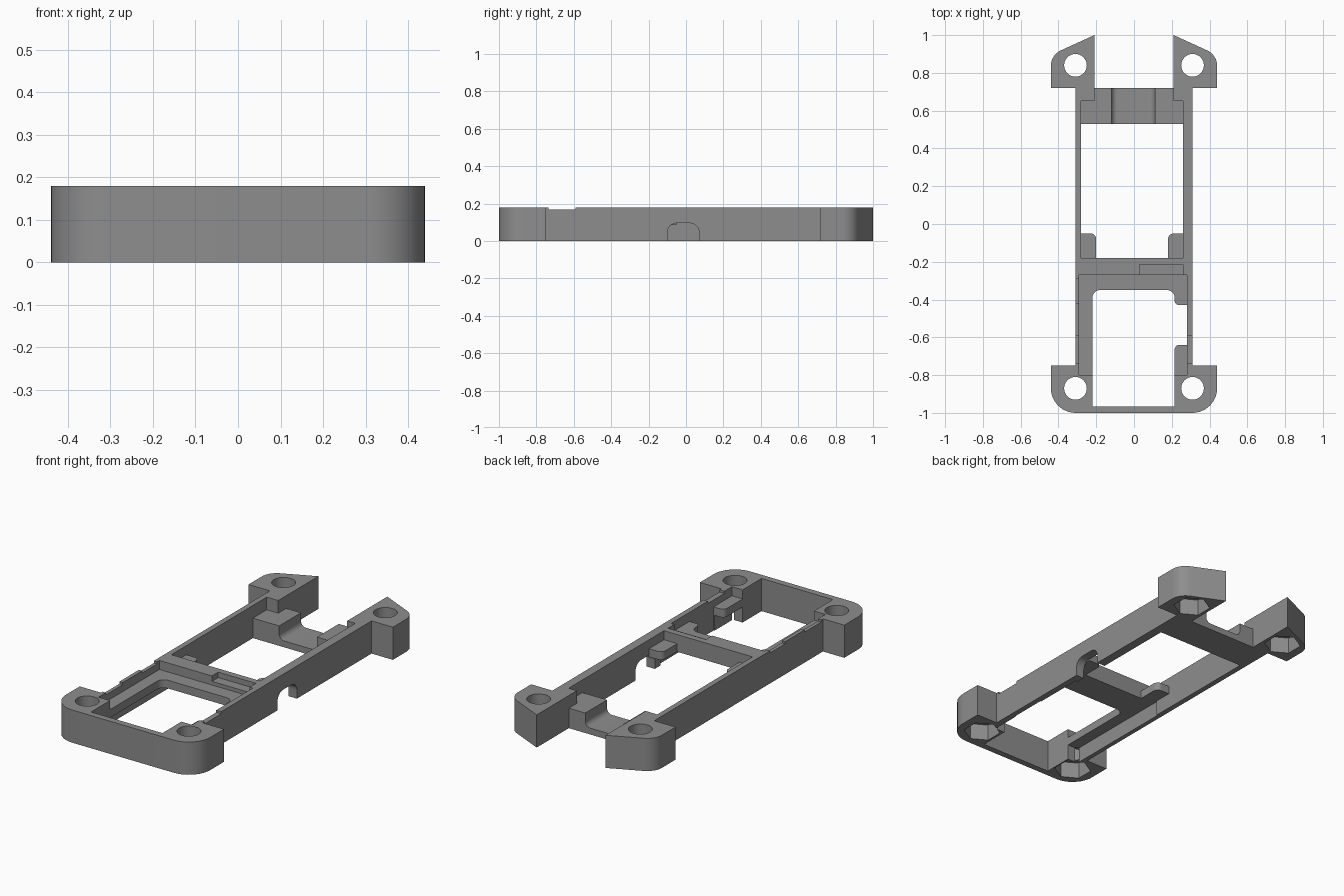
import bpy, bmesh, math
from mathutils import Vector

if "Cube" in bpy.data.objects:
    bpy.data.objects.remove(bpy.data.objects["Cube"])

H = 0.18
grey = bpy.data.materials.new("plain grey")
grey.diffuse_color = (0.27, 0.27, 0.27, 1)
grey.use_nodes = True
grey.node_tree.nodes["Principled BSDF"].inputs["Base Color"].default_value = grey.diffuse_color


def rounded(points, steps=8):
    """Outline from (x, y[, radius]) corners, with the given corners filleted."""
    out = []
    for i, p in enumerate(points):
        c = Vector(p[:2])
        if len(p) < 3:
            out.append(c)
            continue
        a = (Vector(points[i - 1][:2]) - c).normalized()
        b = (Vector(points[(i + 1) % len(points)][:2]) - c).normalized()
        half = a.angle(b) / 2
        mid = c + (a + b).normalized() * (p[2] / math.sin(half))
        t = p[2] / math.tan(half)
        s, e = c + a * t - mid, c + b * t - mid
        for k in range(steps + 1):
            f = k / steps
            out.append(mid + (s * (1 - f) + e * f).normalized() * p[2])
    return out


def prism(name, outline, lo, hi, axis="z"):
    """Extrude an outline along z, y (outline is x,z) or x (outline is y,z)."""
    place = {"z": lambda p, h: (p[0], p[1], h),
             "y": lambda p, h: (p[0], h, p[1]),
             "x": lambda p, h: (h, p[0], p[1])}[axis]
    bm = bmesh.new()
    face = bm.faces.new([bm.verts.new(place(p, lo)) for p in outline])
    ext = bmesh.ops.extrude_face_region(bm, geom=[face])["geom"]
    move = Vector(place((0, 0), hi - lo))
    bmesh.ops.translate(bm, vec=move, verts=[v for v in ext if isinstance(v, bmesh.types.BMVert)])
    bmesh.ops.recalc_face_normals(bm, faces=bm.faces)
    mesh = bpy.data.meshes.new(name)
    bm.to_mesh(mesh)
    bm.free()
    mesh.materials.append(grey)
    ob = bpy.data.objects.new(name, mesh)
    bpy.context.collection.objects.link(ob)
    return ob


def box(name, x0, x1, y0, y1, z0, z1):
    return prism(name, [(x0, y0), (x1, y0), (x1, y1), (x0, y1)], z0, z1)


def circle(x, y, r, n, turn=0):
    return [(x + r * math.cos(turn + 2 * math.pi * k / n),
             y + r * math.sin(turn + 2 * math.pi * k / n)) for k in range(n)]


# Frame outline with four mounting ears
half = [(0.44, -1, 0.13), (0.44, -0.75), (0.31, -0.75), (0.31, 0.72), (0.44, 0.72),
        (0.44, 0.895, 0.09), (0.21, 1.0), (0.21, 0.72)]
outline = half + [(-p[0],) + p[1:] for p in reversed(half)]
frame = prism("frame", rounded(outline), 0, H)

cutters = []
# Rear bay, above the stepped cross plate
cutters.append(box("rear_recess", -0.28, 0.26, 0.5, 0.65, 0.11, 0.3))
cutters.append(box("rear_recess_back", -0.21, 0.21, 0.6, 0.8, 0.11, 0.3))
cutters.append(prism("rear_channel", rounded([(-0.12, 0.3), (-0.12, 0.035, 0.03),
               (0.11, 0.035, 0.03), (0.11, 0.3)]), 0.45, 0.8, "y"))
# Main bay
cutters.append(box("main_bay", -0.28, 0.26, -0.18, 0.53, -0.1, 0.3))
# Front bay: pocket above the shelf, hollow below it, opening through it
cutters.append(box("front_pocket", -0.29, 0.28, -0.8, -0.27, 0.13, 0.3))
cutters.append(box("under_shelf", -0.285, 0.275, -0.8, -0.15, -0.1, 0.085))
cutters.append(prism("front_opening", rounded([
    (-0.22, -0.965), (0.215, -0.965), (0.215, -0.64, 0.025), (0.28, -0.64), (0.28, -0.43),
    (0.215, -0.43, 0.025), (0.215, -0.35, 0.04), (-0.22, -0.35, 0.04)]), -0.1, 0.3))
# Slot in the crossbar
cutters.append(box("crossbar_slot", 0.03, 0.26, -0.28, -0.215, 0.15, 0.3))
# Shallow dips in the thin side walls
for x0, x1, y0, y1 in ((-0.35, -0.285, -0.42, -0.29), (-0.35, -0.285, -0.735, -0.59),
                       (0.275, 0.35, -0.735, -0.59)):
    cutters.append(box("wall_dip", x0, x1, y0, y1, 0.168, 0.3))
# Cable notch in the right wall
cutters.append(prism("cable_notch", rounded([(-0.1, -0.1), (0.07, -0.1), (0.07, 0.095, 0.05),
               (-0.1, 0.095, 0.05)]), 0.22, 0.4, "x"))
# Screw holes with hexagonal nut pockets underneath
for x in (-0.31, 0.31):
    for y in (-0.87, 0.84):
        cutters.append(prism("screw_hole", circle(x, y, 0.06, 32), -0.1, 0.3))
        cutters.append(prism("nut_pocket", circle(x, y, 0.095, 6, math.pi / 2), -0.1, 0.09))

for c in cutters:
    m = frame.modifiers.new(c.name, "BOOLEAN")
    m.operation, m.solver, m.object = "DIFFERENCE", "EXACT", c
    c.hide_render = True
bpy.context.view_layer.update()
done = bpy.data.meshes.new_from_object(frame.evaluated_get(bpy.context.evaluated_depsgraph_get()))
frame.modifiers.clear()
frame.data = done
for c in cutters:
    bpy.data.objects.remove(c)

# Rounded support tabs behind the crossbar
tabs = [prism("left_tab", rounded([(-0.285, -0.185), (-0.2, -0.185), (-0.2, -0.05, 0.03),
                                   (-0.285, -0.05)]), 0.085, 0.13),
        prism("right_tab", rounded([(0.265, -0.185), (0.18, -0.185), (0.18, -0.05, 0.03),
                                    (0.265, -0.05)]), 0.085, 0.13)]

# Smooth the rounded walls, keep edges sharp
bpy.ops.object.select_all(action="DESELECT")
for ob in [frame] + tabs:
    ob.select_set(True)
bpy.context.view_layer.objects.active = frame
bpy.ops.object.shade_smooth_by_angle(angle=math.radians(25))
